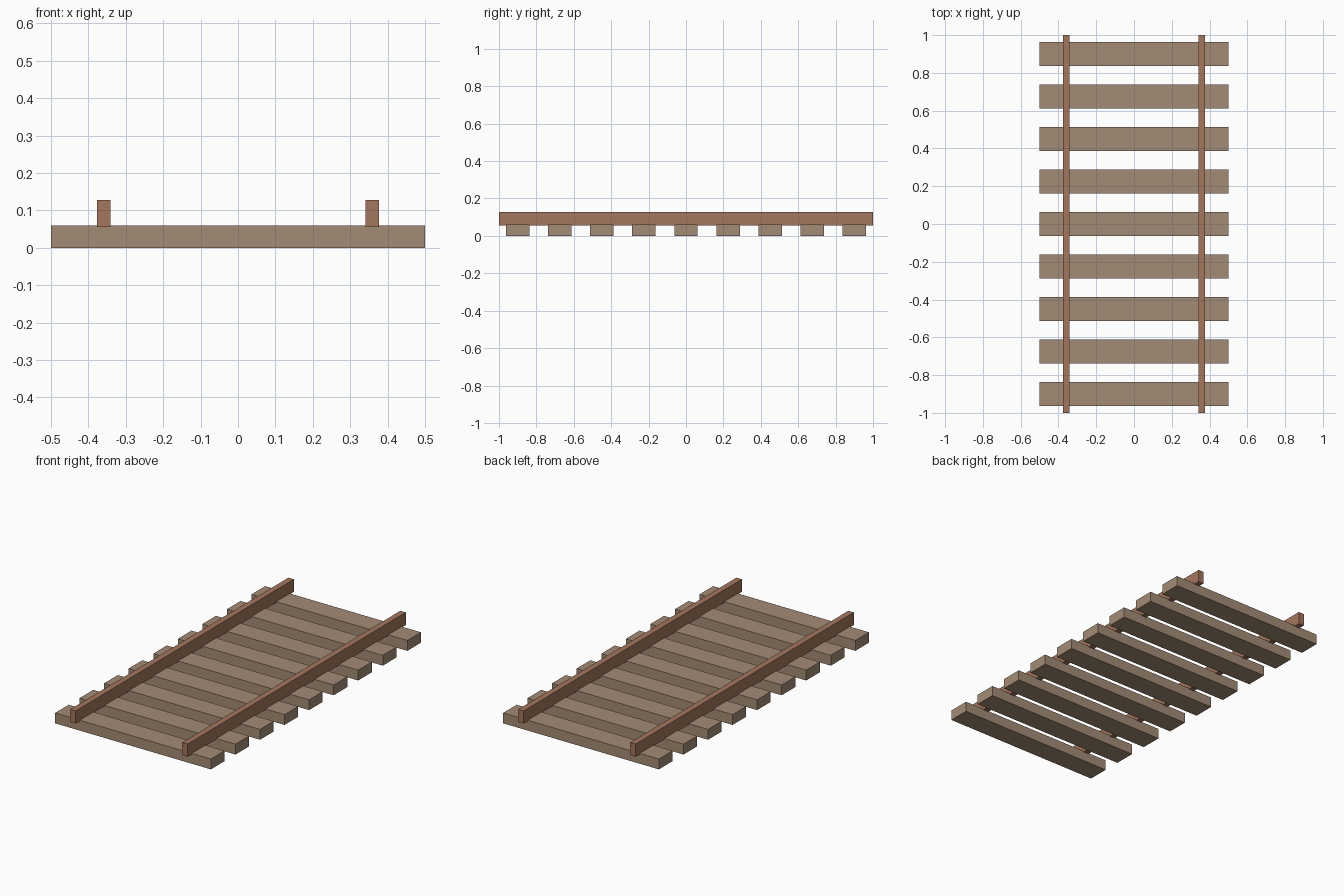
import bpy

if "Cube" in bpy.data.objects:
    bpy.data.objects.remove(bpy.data.objects["Cube"])


def material(name, color):
    m = bpy.data.materials.new(name)
    m.diffuse_color = (*color, 1)
    m.use_nodes = True
    m.node_tree.nodes["Principled BSDF"].inputs["Base Color"].default_value = m.diffuse_color
    return m


def box(name, lo, hi, mat):
    center = [(a + b) / 2 for a, b in zip(lo, hi)]
    bpy.ops.mesh.primitive_cube_add(size=1, location=center)
    ob = bpy.context.object
    ob.name = name
    ob.scale = [b - a for a, b in zip(lo, hi)]
    bpy.ops.object.transform_apply(location=False, rotation=False, scale=True)
    ob.data.materials.append(mat)
    return ob


wood = material("weathered_wood", (0.37, 0.26, 0.18))
rust = material("rusty_steel", (0.37, 0.18, 0.11))

# Nine evenly spaced wooden sleepers
for i in range(9):
    y = (i - 4) * 0.225
    box(f"sleeper_{i + 1}", (-0.5, y - 0.0625, 0), (0.5, y + 0.0625, 0.06), wood)

# Two rails, slightly sunk into the sleepers
for side, name in ((-1, "left_rail"), (1, "right_rail")):
    x = side * 0.359
    box(name, (x - 0.0175, -1, 0.055), (x + 0.0175, 1, 0.128), rust)
